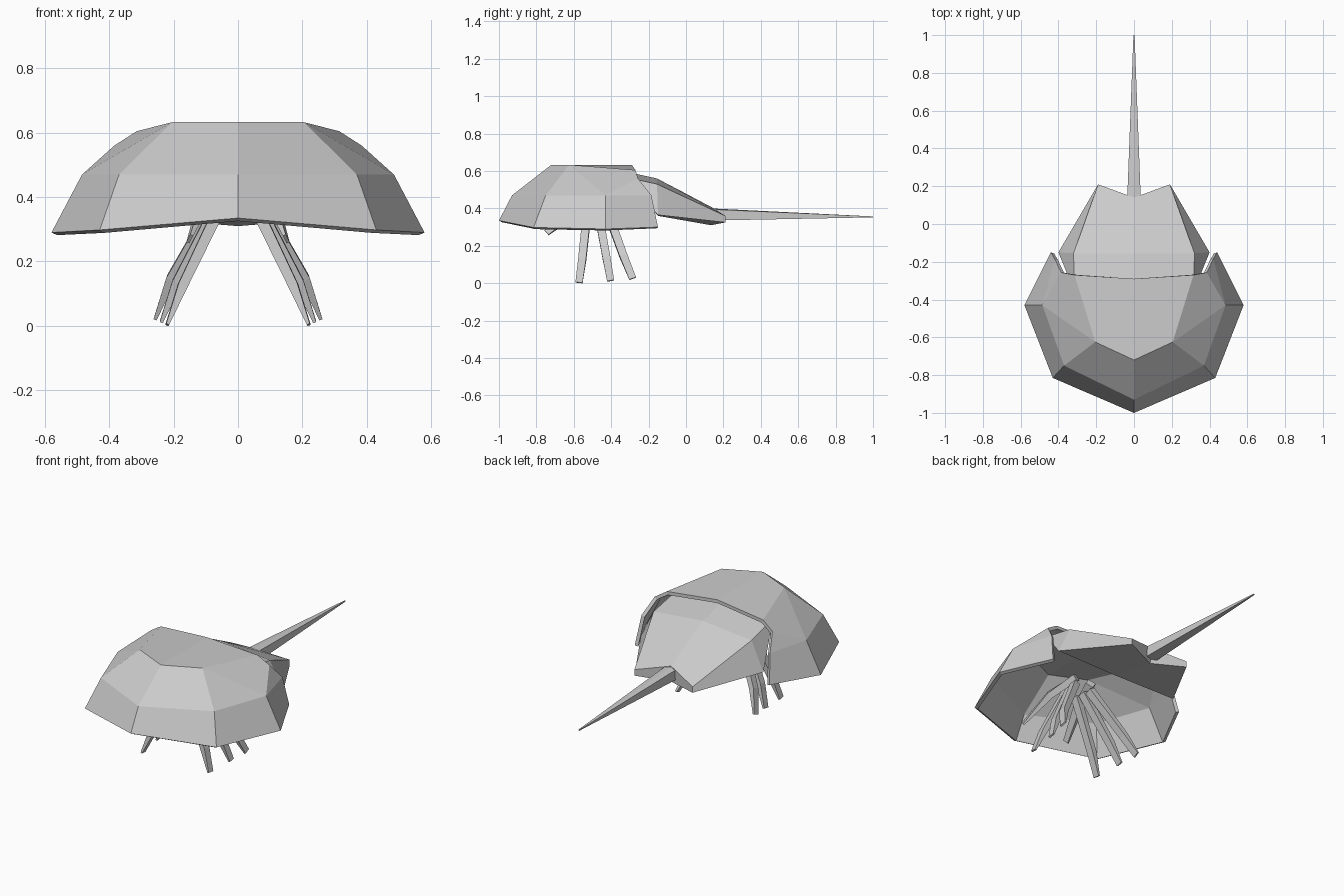
import bpy
from mathutils import Vector

if "Cube" in bpy.data.objects:
    bpy.data.objects.remove(bpy.data.objects["Cube"])


def half_mesh(name, verts, faces):
    """Object from right-hand half, mirrored across x = 0."""
    me = bpy.data.meshes.new(name)
    me.from_pydata(verts, [], faces)
    ob = bpy.data.objects.new(name, me)
    bpy.context.collection.objects.link(ob)
    mod = ob.modifiers.new("Mirror", "MIRROR")
    mod.merge_threshold = 0.0005
    return ob


def limb(name, points, widths, depths):
    """Four-sided limb swept through the points, tapering by widths and depths."""
    pts = [Vector(p) for p in points]
    verts, faces = [], []
    for i, (p, w, h) in enumerate(zip(pts, widths, depths)):
        d = (pts[min(i + 1, len(pts) - 1)] - pts[max(i - 1, 0)]).normalized()
        side = d.cross(Vector((0, 1, 0.1))).normalized()
        up = side.cross(d)
        for a, b in ((1, 1), (-1, 1), (-1, -1), (1, -1)):
            verts.append(p + side * a * w + up * b * h)
        if i:
            k = i * 4
            for j in range(4):
                n = (j + 1) % 4
                faces.append((k - 4 + j, k - 4 + n, k + n, k + j))
    faces += [(3, 2, 1, 0), tuple(range(len(verts) - 4, len(verts)))]
    return half_mesh(name, [tuple(v) for v in verts], faces)


# Front shell: open domed sheet (rim, middle ring, crown, back edge)
shell = half_mesh("front_shell", [
    (0, -1, .335), (.43, -.815, .298), (.58, -.43, .29), (.44, -.15, .30),
    (0, -.93, .47), (.37, -.75, .47), (.485, -.43, .47), (.42, -.185, .47),
    (0, -.72, .633), (.205, -.625, .633),
    (0, -.29, .633), (.315, -.27, .605), (.385, -.257, .56)],
    [(0, 1, 5, 4), (1, 2, 6, 5), (2, 3, 7, 6), (6, 7, 12),
     (4, 5, 9, 8), (5, 6, 9), (6, 12, 11, 9), (8, 9, 11, 10)])
thick = shell.modifiers.new("Thickness", "SOLIDIFY")
thick.thickness = 0.02
thick.offset = -1

# Rear shell: closed wedge tucked under the front shell
half_mesh("rear_shell", [
    (0, -.36, .605), (.315, -.36, .575), (0, -.155, .56), (.32, -.155, .53),
    (0, .14, .405), (.19, .21, .36), (.40, -.15, .365), (.19, .21, .325),
    (0, .135, .31), (0, -.15, .36)],
    [(0, 1, 3, 2), (2, 3, 5, 4), (1, 6, 3), (3, 6, 7, 5),
     (4, 5, 7, 8), (9, 8, 7, 6), (0, 9, 6, 1)])

# Tail spike
half_mesh("tail_spike", [
    (0, .13, .40), (.036, .13, .395), (.036, .13, .335), (0, .13, .335),
    (0, 1, .357), (.003, 1, .357), (.003, 1, .352), (0, 1, .352)],
    [(0, 1, 5, 4), (1, 2, 6, 5), (2, 3, 7, 6), (0, 3, 2, 1), (4, 5, 6, 7)])

# Walking legs, mirrored in pairs
for i, (hip_y, knee_y, tip_y, dx, dz) in enumerate((
        (-.525, -.555, -.572, 0, 0),
        (-.475, -.425, -.403, .018, .01),
        (-.43, -.335, -.285, .036, .022))):
    limb(f"leg_{i + 1}",
         [(.035 + dx * .5, hip_y, .41), (.172 + dx, knee_y, .125 + dz),
          (.22 + dx, tip_y, dz + .003)],
         [.018, .015, .005], [.022, .021, .019])

# Small front feelers
limb("feeler", [(.05, -.42, .45), (.10, -.58, .395), (.15, -.745, .27)],
     [.02, .018, .005], [.022, .022, .017])
